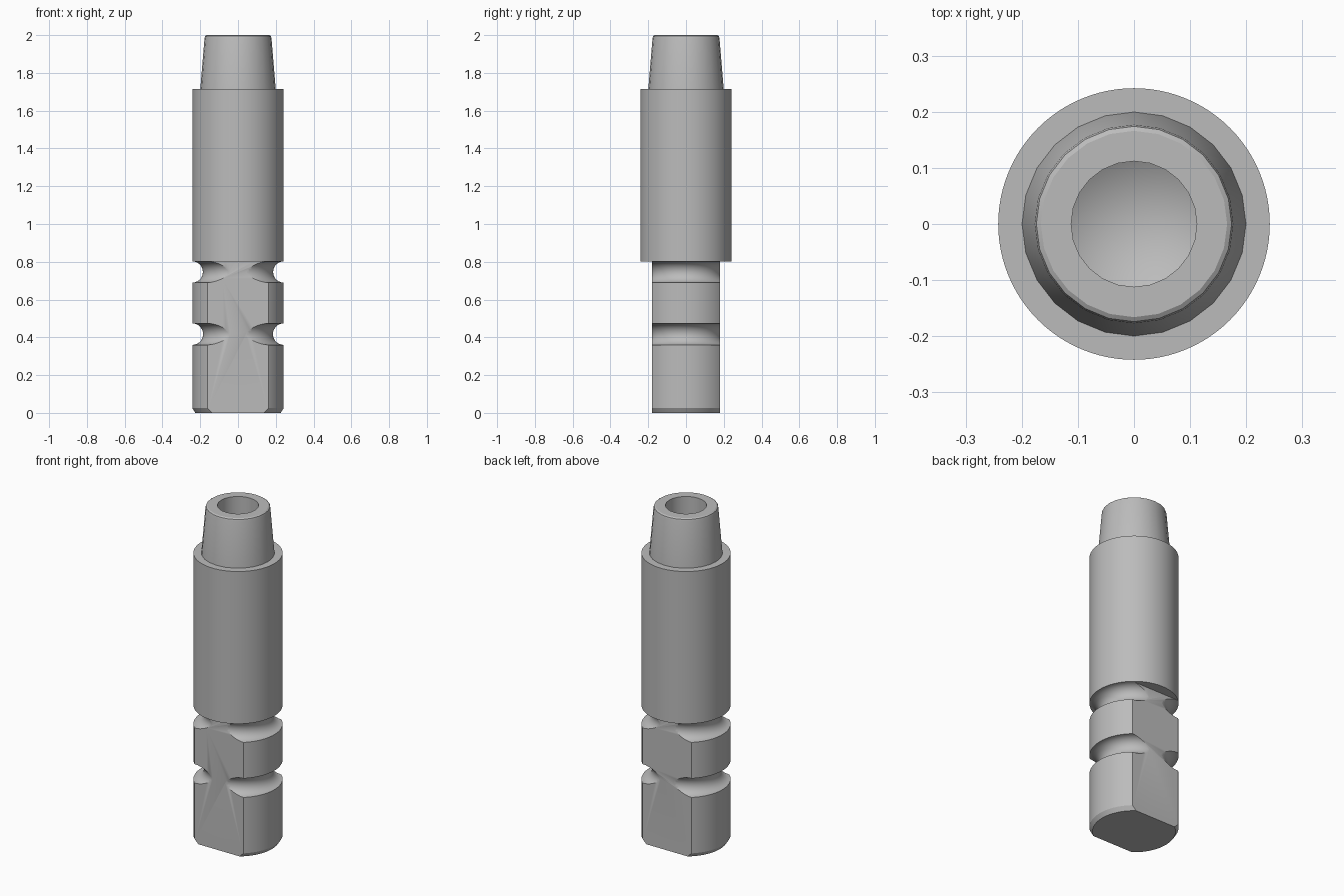
import bpy, bmesh, math
from mathutils import Vector

default = bpy.data.objects.get("Cube")
if default:
    bpy.data.objects.remove(default, do_unlink=True)

steel = bpy.data.materials.new("steel_grey")
steel.use_nodes = True
grey = (0.5, 0.5, 0.5, 1)
steel.diffuse_color = grey
steel.node_tree.nodes["Principled BSDF"].inputs["Base Color"].default_value = grey


def lathe(name, profile, sides, flat=None):
    """Revolve (radius, height) points about z; flat trims the front and back."""
    bm = bmesh.new()
    verts = [bm.verts.new((r, 0, z)) for r, z in profile]
    edges = [bm.edges.new(pair) for pair in zip(verts, verts[1:])]
    bmesh.ops.spin(bm, geom=verts + edges, cent=(0, 0, 0), axis=(0, 0, 1),
                   angle=math.tau, steps=sides, use_merge=True)
    bmesh.ops.remove_doubles(bm, verts=bm.verts, dist=1e-5)
    if flat:
        for side in (-1, 1):
            normal = Vector((0, side, 0))
            cut = bmesh.ops.bisect_plane(
                bm, geom=bm.verts[:] + bm.edges[:] + bm.faces[:],
                plane_co=normal * flat, plane_no=normal, clear_outer=True)
            rim = [e for e in cut["geom_cut"] if isinstance(e, bmesh.types.BMEdge)]
            bmesh.ops.holes_fill(bm, edges=rim, sides=0)
    bmesh.ops.recalc_face_normals(bm, faces=bm.faces)
    mesh = bpy.data.meshes.new(name)
    bm.to_mesh(mesh)
    bm.free()
    mesh.materials.append(steel)
    obj = bpy.data.objects.new(name, mesh)
    bpy.context.collection.objects.link(obj)
    bpy.ops.object.select_all(action="DESELECT")
    obj.select_set(True)
    bpy.context.view_layer.objects.active = obj
    bpy.ops.object.shade_smooth_by_angle(angle=math.radians(30))
    return obj


R = 0.242


def groove(center, radius, steps=14):
    """Half-round channel in the side of the shank, from bottom to top."""
    return [(R - radius * math.sin(math.pi * i / steps),
             center - radius * math.cos(math.pi * i / steps))
            for i in range(steps + 1)]


# Grooved shank with two flats and a chamfered foot
shank = [(0, 0), (0.226, 0), (R, 0.025)]
shank += groove(0.417, 0.057) + groove(0.746, 0.056) + [(R, 0.805), (0, 0.805)]
lathe("shank", shank, 96, flat=0.18)

# Plain round barrel
lathe("barrel", [(0, 0.802), (R, 0.802), (R, 1.715), (0, 1.715)], 96)

# Tapered nose with a rounded rim and a drilled hole ending in a cone
lathe("nose", [(0, 1.71), (0.2, 1.71), (0.177, 1.985), (0.174, 1.995),
               (0.166, 2), (0.112, 2), (0.112, 1.79), (0, 1.725)], 24)
